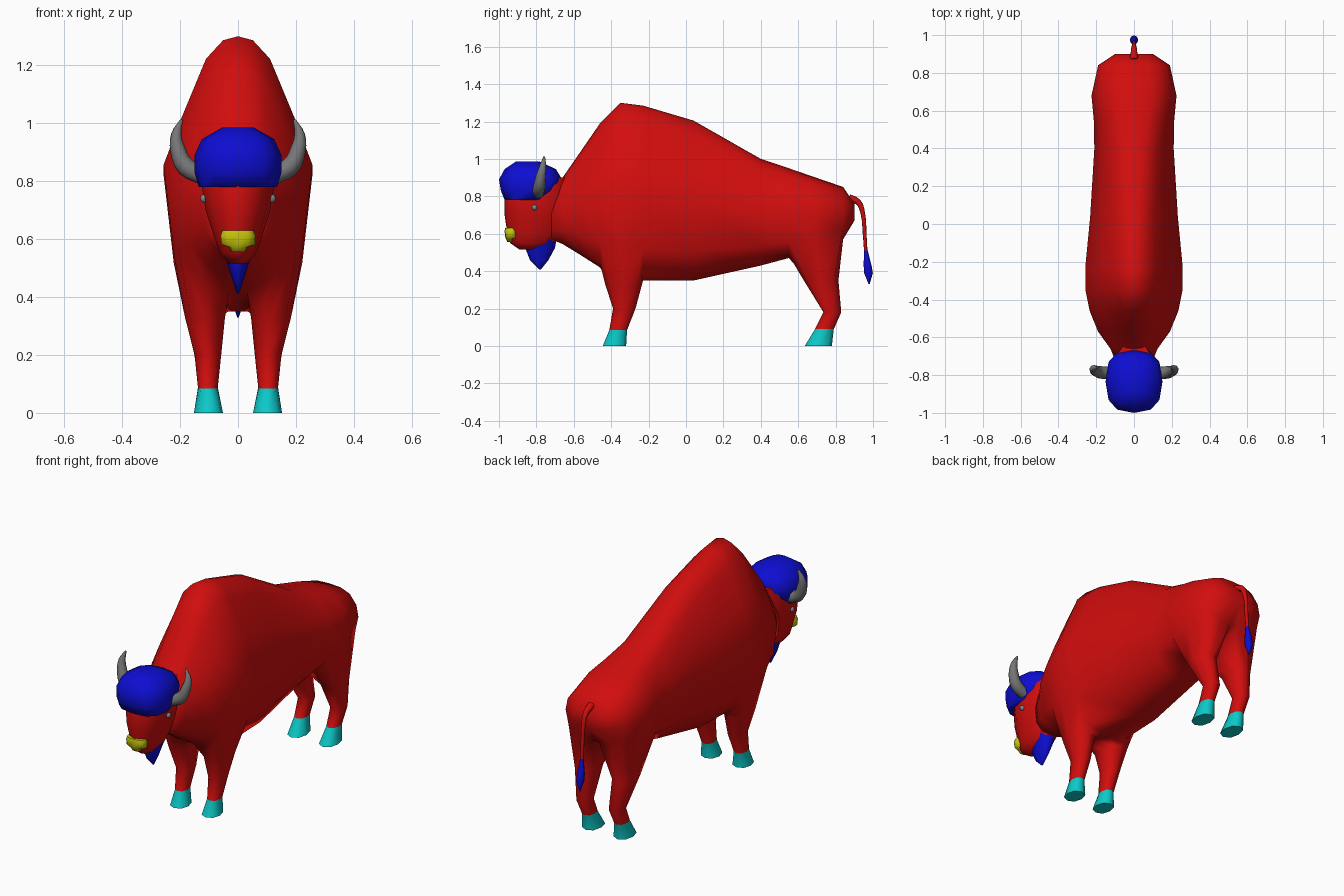
import bpy, bmesh, math

cube = bpy.data.objects.get("Cube")
if cube:
    bpy.data.objects.remove(cube)


def material(name, r, g, b):
    m = bpy.data.materials.new(name)
    m.use_nodes = True
    m.diffuse_color = (r, g, b, 1)
    m.node_tree.nodes["Principled BSDF"].inputs["Base Color"].default_value = (r, g, b, 1)
    return m


RED = material("red hide", 0.64, 0.004, 0.004)
BLUE = material("blue hair", 0.004, 0.004, 0.64)
TEAL = material("teal hoof", 0.004, 0.58, 0.58)
YELLOW = material("yellow nose", 0.6, 0.6, 0.004)
GREY = material("grey horn", 0.18, 0.18, 0.18)
EYE = material("eye grey", 0.18, 0.25, 0.28)


def finish(bm, name, mats, angle=70):
    bmesh.ops.recalc_face_normals(bm, faces=bm.faces)
    mesh = bpy.data.meshes.new(name)
    bm.to_mesh(mesh)
    bm.free()
    for m in mats:
        mesh.materials.append(m)
    mesh.shade_smooth()
    mesh.set_sharp_from_angle(angle=math.radians(angle))
    ob = bpy.data.objects.new(name, mesh)
    bpy.context.collection.objects.link(ob)
    return ob


def bridge(bm, a, b):
    n = len(a)
    return [bm.faces.new((a[i], a[(i + 1) % n], b[(i + 1) % n], b[i])) for i in range(n)]


def stack(name, mat, rings, power=1.0, n=12):
    """Loft of level rings: (z, half width, front y, back y)."""
    bm = bmesh.new()
    loops = []
    for z, rx, y0, y1 in rings:
        loop = []
        for i in range(n):
            a = math.tau * i / n
            c, s = math.cos(a), math.sin(a)
            x = rx * math.copysign(abs(c) ** power, c)
            y = (y0 + y1) / 2 + (y1 - y0) / 2 * math.copysign(abs(s) ** power, s)
            loop.append(bm.verts.new((x, y, z)))
        loops.append(loop)
    for a, b in zip(loops, loops[1:]):
        bridge(bm, a, b)
    bm.faces.new(loops[0])
    bm.faces.new(loops[-1])
    return finish(bm, name, [mat])


def tube(name, mat, points):
    """Tapered tube through (x, y, z, radius) points."""
    cu = bpy.data.curves.new(name, 'CURVE')
    cu.dimensions = '3D'
    cu.bevel_depth = 1
    cu.bevel_resolution = 2
    cu.use_fill_caps = True
    cu.resolution_u = 3
    sp = cu.splines.new('BEZIER')
    sp.bezier_points.add(len(points) - 1)
    for bp, (x, y, z, r) in zip(sp.bezier_points, points):
        bp.co = (x, y, z)
        bp.radius = r
        bp.handle_left_type = bp.handle_right_type = 'AUTO'
    cu.materials.append(mat)
    ob = bpy.data.objects.new(name, cu)
    bpy.context.collection.objects.link(ob)


# Body: half cross-sections, steep at the hump and round at the rump
HUMP = [(0, 1), (.2, .985), (.43, .915), (.77, .685), (1, .515),
        (.86, .18), (.5, .03), (.13, 0), (0, 0)]
ROUND = [(0, 1), (.4, .985), (.7, .91), (.93, .72), (1, .48),
         (.9, .18), (.5, .03), (.13, 0), (0, 0)]
# y, top, bottom, half width, roundness
STATIONS = [(-.72, .84, .57, .10, .8), (-.66, .90, .545, .125, .6),
            (-.57, 1.03, .49, .19, .3), (-.46, 1.19, .42, .235, 0),
            (-.35, 1.30, .385, .257, 0), (-.23, 1.285, .35, .258, 0),
            (.04, 1.205, .35, .232, .1), (.40, 1.0, .43, .21, .5),
            (.55, .95, .47, .213, .7), (.68, .905, .5, .225, .9),
            (.84, .85, .57, .19, 1), (.90, .76, .67, .10, 1)]
# Legs: first station, then levels of (z, inner x, outer x, front y, back y)
LEGS = [(3, [(.33, .045, .183, -.432, -.235), (.2, .058, .15, -.39, -.27),
             (.085, .07, .138, -.41, -.315), (0, .052, .152, -.445, -.32)]),
        (8, [(.35, .06, .18, .63, .815), (.18, .062, .147, .735, .83),
             (.09, .07, .138, .69, .79), (0, .052, .152, .635, .78)])]

bm = bmesh.new()
grid = []
for y, top, bottom, w, k in STATIONS:
    row = []
    for (hx, hz), (rx, rz) in zip(HUMP, ROUND):
        x, z = hx + (rx - hx) * k, hz + (rz - hz) * k
        row.append(bm.verts.new((x * w, y, bottom + z * (top - bottom))))
    grid.append(row)
leg_rows = {i + d for i, _ in LEGS for d in (0, 1)}
for i in range(len(grid) - 1):
    for j in range(8):
        if not (i in leg_rows and j in (5, 6)):
            bm.faces.new((grid[i][j], grid[i][j + 1], grid[i + 1][j + 1], grid[i + 1][j]))
bm.faces.new(grid[0])
bm.faces.new(grid[-1])

# Legs grow out of the openings left under the body; the last level is the hoof
RIM = [(0, 5), (0, 6), (0, 7), (1, 7), (2, 7), (2, 6), (2, 5), (1, 5)]
for start, levels in LEGS:
    loop = [grid[start + a][j] for a, j in RIM]
    for z, x0, x1, y0, y1 in levels:
        new = []
        for a, j in RIM:
            u, v = 6 - j, a - 1
            pull = .74 if u and v else 1
            new.append(bm.verts.new(((x0 + x1) / 2 + u * pull * (x1 - x0) / 2,
                                     (y0 + y1) / 2 + v * pull * (y1 - y0) / 2, z)))
        sides = bridge(bm, loop, new)
        loop = new
    for f in sides + [bm.faces.new(loop)]:
        f.material_index = 1
bmesh.ops.mirror(bm, geom=bm.verts[:] + bm.edges[:] + bm.faces[:], axis='X', merge_dist=.0005)
finish(bm, "body_and_legs", [RED, TEAL], 80)

# Head
stack("head", RED, [(.90, .11, -.94, -.62), (.80, .127, -.972, -.62), (.70, .112, -.97, -.63),
                    (.60, .08, -.955, -.66), (.55, .062, -.94, -.70), (.515, .03, -.89, -.77)])
stack("hair_cap", BLUE, [(.78, .135, -.97, -.74), (.83, .15, -.99, -.69), (.89, .15, -1, -.662),
                         (.945, .125, -.97, -.695), (.985, .055, -.91, -.78)], .75)
stack("beard", BLUE, [(.59, .07, -.86, -.69), (.525, .04, -.86, -.70), (.46, .02, -.835, -.735),
                      (.41, .003, -.785, -.775)])
stack("nose", YELLOW, [(.555, .022, -.955, -.92), (.572, .032, -.962, -.91),
                       (.58, .058, -.966, -.9), (.612, .06, -.97, -.9), (.63, .054, -.968, -.9)], .75)

# Horns and eyes
for side, s in (("left", 1), ("right", -1)):
    tube(side + "_horn", GREY, [(s * .12, -.79, .82, .033), (s * .18, -.785, .85, .033),
                                (s * .208, -.775, .91, .027), (s * .213, -.765, .96, .019),
                                (s * .195, -.758, 1.012, .005)])
    bm = bmesh.new()
    bmesh.ops.create_uvsphere(bm, u_segments=10, v_segments=6, radius=.015)
    bmesh.ops.translate(bm, verts=bm.verts, vec=(s * .116, -.81, .74))
    finish(bm, side + "_eye", [EYE])

# Tail
tube("tail", RED, [(0, .87, .79, .022), (0, .92, .77, .016), (0, .945, .71, .012),
                   (0, .955, .6, .01), (0, .962, .49, .009)])
stack("tail_tuft", BLUE, [(.51, .01, .951, .972), (.43, .022, .95, .992),
                          (.39, .022, .952, .999), (.33, .003, .976, .982)], n=8)
